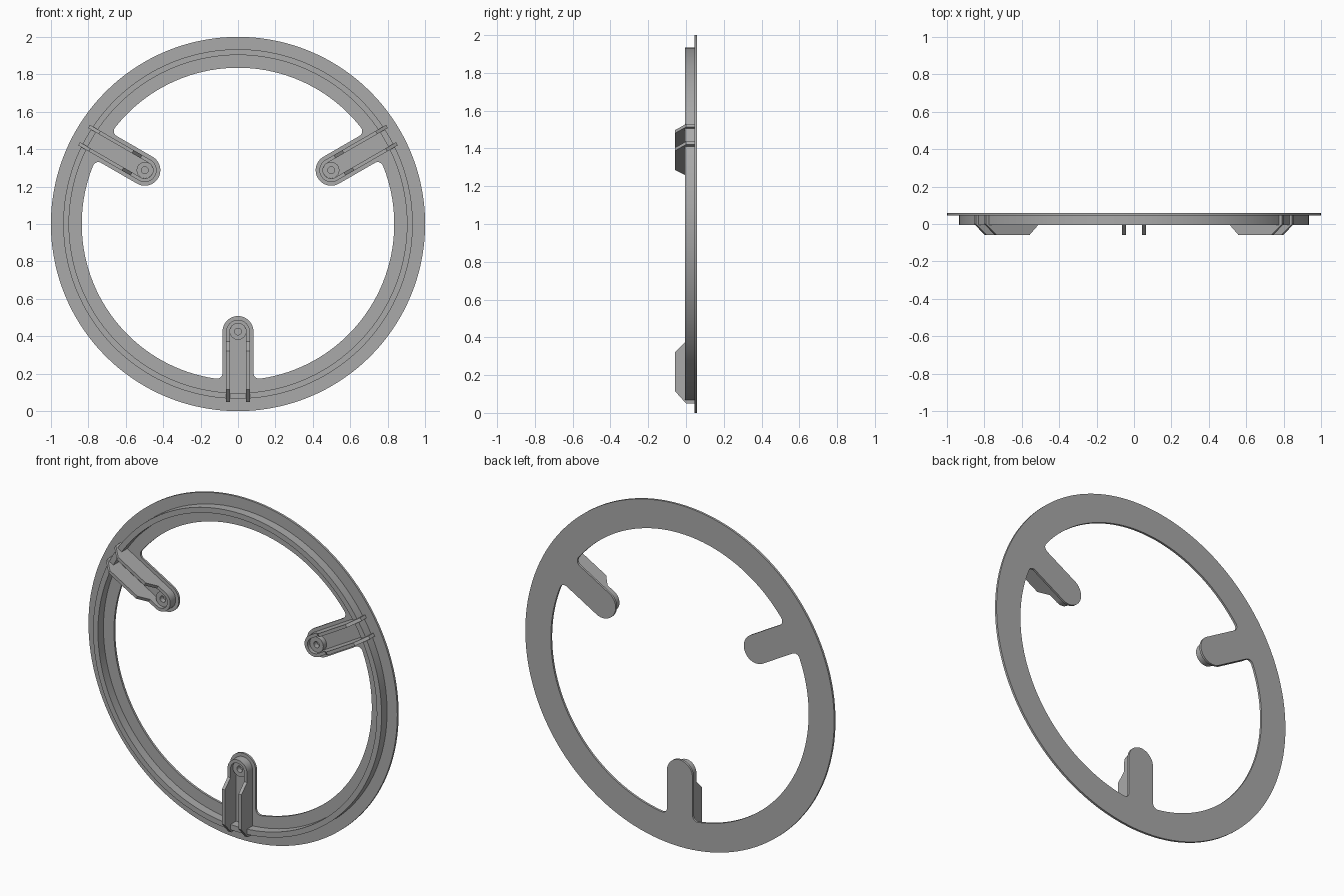
import bpy, bmesh
from math import sin, cos, pi, radians, degrees, atan2, sqrt
from mathutils import Matrix, Vector

cube = bpy.data.objects.get("Cube")
if cube:
    bpy.data.objects.remove(cube, do_unlink=True)

grey = bpy.data.materials.new("plain grey")
grey.use_nodes = True
colour = (0.4, 0.4, 0.4, 1)
grey.diffuse_color = colour
grey.node_tree.nodes["Principled BSDF"].inputs["Base Color"].default_value = colour

# Depth levels, back to front
BACK, PLATE, RIM, FIN = 0.058, 0.045, -0.006, -0.058
RING_IN, ARM_W, FILLET, TIP_Z = 0.835, 0.083, 0.03, -0.575


def arc(r, start, end, n, cx=0, cz=0):
    """Points on an arc, angles in degrees."""
    angles = [radians(start + (end - start) * i / n) for i in range(n + 1)]
    return [(cx + r * cos(a), cz + r * sin(a)) for a in angles]


def circle(r, n, cx=0, cz=0):
    return arc(r, 0, 360, n, cx, cz)[:-1]


def slab(name, outlines, near, far, axis="y", turn=0):
    """Fill outlines (holes allowed), thicken along an axis, turn about the ring centre."""
    place = (lambda p, q, d: (p, d, q)) if axis == "y" else (lambda p, q, d: (d, p, q))
    bm = bmesh.new()
    edges = []
    for pts in outlines:
        vs = [bm.verts.new(place(p, q, near)) for p, q in pts]
        edges += [bm.edges.new((vs[i - 1], vs[i])) for i in range(len(vs))]
    bmesh.ops.triangle_fill(bm, edges=edges, use_beauty=True)
    ext = bmesh.ops.extrude_face_region(bm, geom=bm.faces[:], use_keep_orig=True)
    moved = [g for g in ext["geom"] if isinstance(g, bmesh.types.BMVert)]
    bmesh.ops.translate(bm, verts=moved, vec=Vector(place(0, 0, far - near)))
    bmesh.ops.recalc_face_normals(bm, faces=bm.faces[:])
    bm.transform(Matrix.Translation((0, 0, 1)) @ Matrix.Rotation(radians(turn), 4, "Y"))
    mesh = bpy.data.meshes.new(name)
    bm.to_mesh(mesh)
    bm.free()
    mesh.materials.append(grey)
    obj = bpy.data.objects.new(name, mesh)
    bpy.context.collection.objects.link(obj)
    bpy.ops.object.select_all(action="DESELECT")
    obj.select_set(True)
    bpy.context.view_layer.objects.active = obj
    bpy.ops.object.shade_smooth_by_angle(angle=radians(30))
    return obj


# Face plate: ring with three rounded arms pointing inwards
fx = ARM_W + FILLET
fz = -sqrt((RING_IN - FILLET) ** 2 - fx ** 2)
side = degrees(atan2(fz, fx)) + 360
inner = []
for k in range(3):
    pts = arc(FILLET, 540 - side, 360, 8, -fx, fz)
    pts += arc(ARM_W, 180, 0, 24, 0, TIP_Z)
    pts += arc(FILLET, 180, side, 8, fx, fz)
    pts += arc(RING_IN, side, 540 - side + 120, 40)[1:-1]
    c, s = cos(k * 2 * pi / 3), sin(k * 2 * pi / 3)
    inner += [(x * c - z * s, x * s + z * c) for x, z in pts]
slab("face_plate", [circle(1, 144), inner], PLATE, BACK)

# Raised rim on the front of the plate
slab("rim_wall", [circle(0.934, 144), circle(0.903, 144)], RIM, PLATE)

# Ribs and screw boss on each arm
rib = [(PLATE, -0.95), (0, -0.95), (FIN, -0.885), (FIN, -0.68),
       (RIM, -0.628), (RIM, TIP_Z), (PLATE, TIP_Z)]
for k, label in enumerate(("bottom", "right", "left")):
    turn = 120 * k
    for sign, where in ((-1, "a"), (1, "b")):
        slab(f"{label}_rib_{where}", [rib], sign * 0.044, sign * 0.063, "x", turn)
    collar = arc(0.063, 0, 180, 20, 0, TIP_Z) + arc(0.044, 180, 0, 20, 0, TIP_Z)
    slab(f"{label}_boss_collar", [collar], RIM, PLATE, turn=turn)
    tube = [circle(0.044, 24, 0, TIP_Z), circle(0.018, 24, 0, TIP_Z)]
    slab(f"{label}_boss_tube", tube, 0.015, PLATE, turn=turn)
